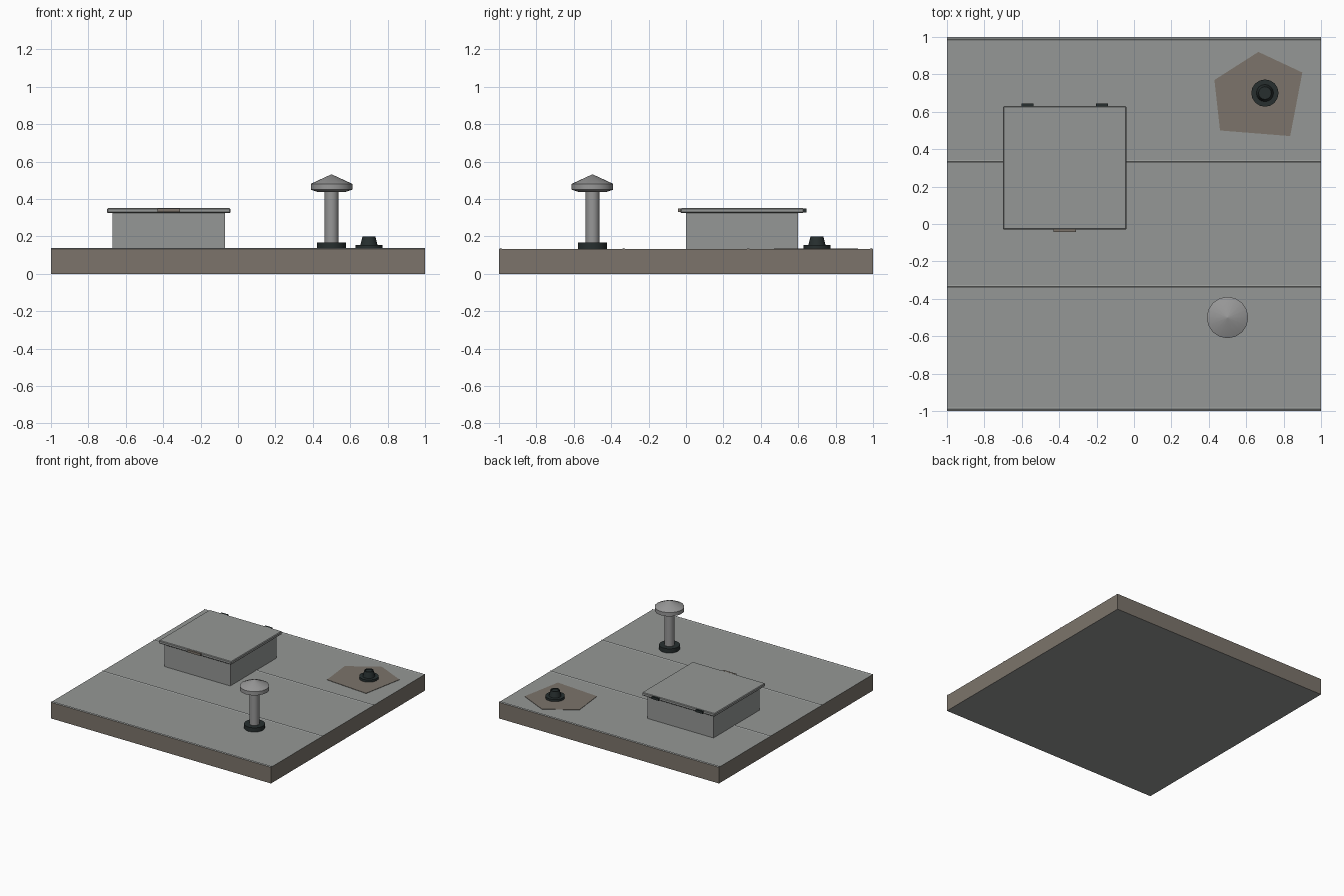
import bpy, bmesh, math

if "Cube" in bpy.data.objects:
    bpy.data.objects.remove(bpy.data.objects["Cube"])


def material(name, rgb):
    m = bpy.data.materials.new(name)
    m.diffuse_color = (*rgb, 1)
    m.use_nodes = True
    m.node_tree.nodes["Principled BSDF"].inputs["Base Color"].default_value = m.diffuse_color
    return m


GREY = material("roof_grey", (0.30, 0.312, 0.304))
BROWN = material("weathered_brown", (0.20, 0.175, 0.147))
DARK = material("dark_rubber", (0.020, 0.028, 0.028))
METAL = material("pipe_metal", (0.31, 0.31, 0.31))
TOP = 0.133


def make(name, verts, faces, *mats):
    me = bpy.data.meshes.new(name)
    me.from_pydata(verts, [], faces)
    bm = bmesh.new()
    bm.from_mesh(me)
    bmesh.ops.recalc_face_normals(bm, faces=bm.faces)
    bm.to_mesh(me)
    bm.free()
    for m in mats:
        me.materials.append(m)
    ob = bpy.data.objects.new(name, me)
    bpy.context.collection.objects.link(ob)
    return ob


def prism(name, outline, lo, hi, *mats):
    """Upright prism from an xy outline."""
    n = len(outline)
    verts = [(x, y, z) for z in (lo, hi) for x, y in outline]
    faces = [list(range(n)), list(range(n, 2 * n))]
    faces += [(i, (i + 1) % n, n + (i + 1) % n, n + i) for i in range(n)]
    return make(name, verts, faces, *mats)


def box(name, x0, x1, y0, y1, z0, z1, *mats):
    return prism(name, [(x0, y0), (x1, y0), (x1, y1), (x0, y1)], z0, z1, *mats)


def lathe(name, cx, cy, profile, sides, mat):
    """Revolve (radius, z) points; both ends are closed."""
    verts, faces = [], []
    for r, z in profile:
        for i in range(sides):
            a = 2 * math.pi * i / sides
            verts.append((cx + r * math.cos(a), cy + r * math.sin(a), z))
    for k in range(len(profile) - 1):
        for i in range(sides):
            j = (i + 1) % sides
            faces.append((k * sides + i, k * sides + j,
                          (k + 1) * sides + j, (k + 1) * sides + i))
    faces.append(list(range(sides)))
    faces.append(list(range((len(profile) - 1) * sides, len(profile) * sides)))
    ob = make(name, verts, faces, mat)
    bpy.ops.object.select_all(action='DESELECT')
    ob.select_set(True)
    bpy.context.view_layer.objects.active = ob
    bpy.ops.object.shade_smooth_by_angle(angle=math.radians(35))
    return ob


# Roof slab: brown sides, grey top and underside
slab = box("roof_slab", -1, 1, -1, 1, 0, TOP, GREY, BROWN)
for p in slab.data.polygons:
    p.material_index = 0 if abs(p.normal.z) > 0.5 else 1

# Low seams between the roofing sheets
for i, y in enumerate((-0.99, -1 / 3, 1 / 3, 0.99)):
    w = 0.01
    verts = [(x, y + dy, TOP + dz) for x in (-1, 1)
             for dy, dz in ((-w, -0.001), (0, 0.005), (w, -0.001))]
    make(f"roof_seam_{i}", verts,
         [(0, 1, 2), (3, 4, 5), (0, 1, 4, 3), (1, 2, 5, 4), (2, 0, 3, 5)], GREY)

# Hatch with lid, handle and hinges
box("hatch_curb", -0.67, -0.07, 0, 0.6, TOP - 0.01, 0.328, GREY)
lid = box("hatch_lid", -0.7, -0.04, -0.03, 0.63, 0.325, 0.351, GREY)
bev = lid.modifiers.new("soft_edge", 'BEVEL')
bev.width = 0.005
bev.segments = 1
box("hatch_handle", -0.43, -0.31, -0.044, -0.028, 0.331, 0.35, BROWN)
for i, x in enumerate((-0.57, -0.17)):
    box(f"hatch_hinge_{i}", x - 0.032, x + 0.032, 0.628, 0.645, 0.329, 0.349, DARK)

# Vent pipe with collar and rain cap
lathe("vent_collar", 0.5, -0.5, [(0.078, TOP - 0.01), (0.078, 0.168)], 16, DARK)
lathe("vent_pipe", 0.5, -0.5, [(0.037, TOP), (0.037, 0.46)], 16, METAL)
lathe("vent_cap", 0.5, -0.5,
      [(0.075, 0.438), (0.111, 0.450), (0.111, 0.481), (0.001, 0.532)], 16, METAL)

# Repair patch with a small pipe boot
prism("roof_patch", [(0.43, 0.77), (0.46, 0.50), (0.835, 0.47), (0.90, 0.81),
                     (0.665, 0.92)], TOP - 0.002, TOP + 0.003, BROWN)
lathe("boot_flange", 0.7, 0.7, [(0.073, TOP), (0.073, 0.154)], 16, DARK)
lathe("boot_cone", 0.7, 0.7,
      [(0.047, 0.15), (0.034, 0.201), (0.027, 0.201), (0.027, 0.195)], 16, DARK)
